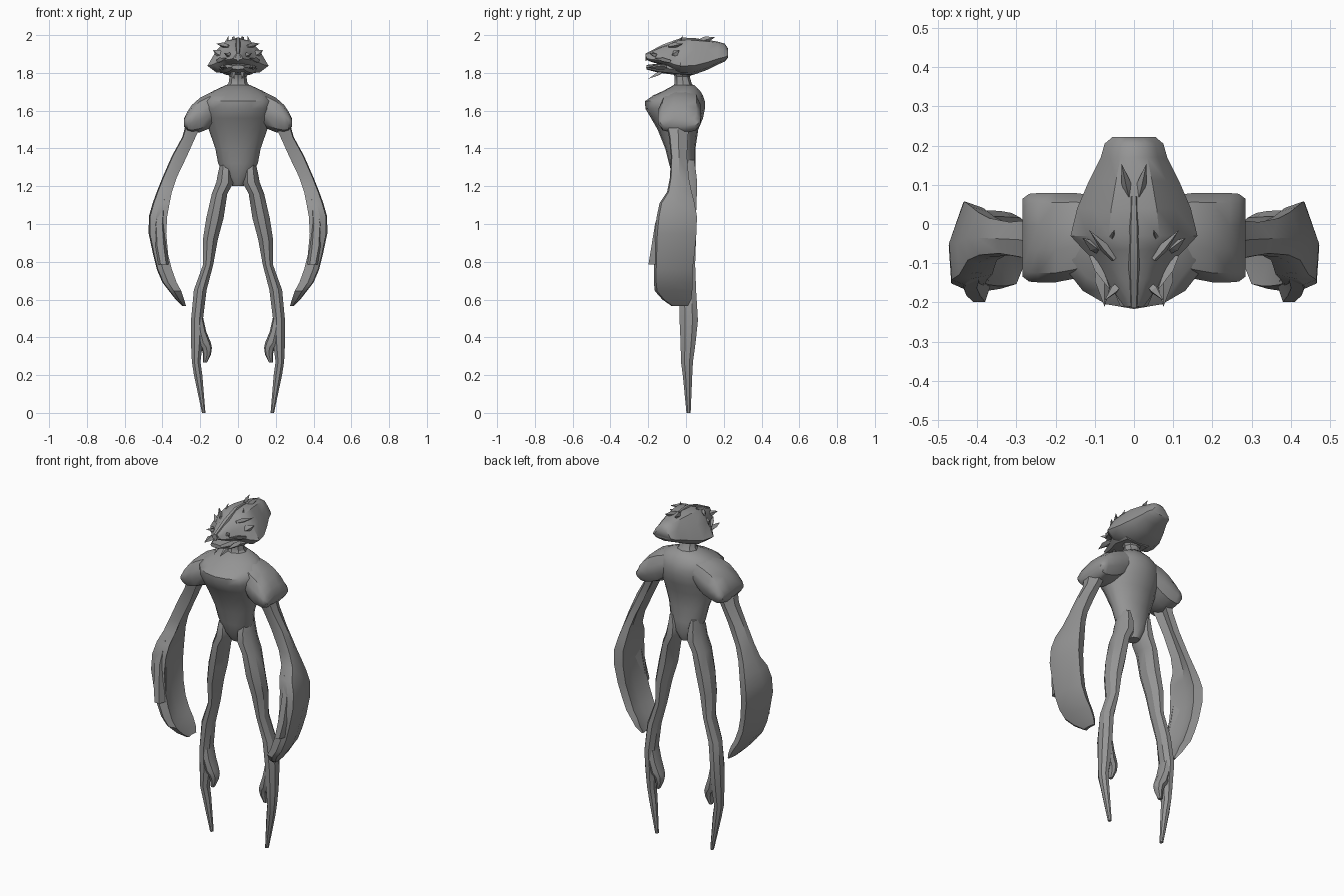
import bpy, bmesh, math
from mathutils import Vector

grey = bpy.data.materials.new("dull grey skin")
grey.diffuse_color = (0.3, 0.3, 0.3, 1)


def oval(n, power=2.0, turn=0.0):
    """Unit cross-section, 0..1 in both directions."""
    pts = []
    for i in range(n):
        a = 2 * math.pi * i / n + turn
        c, s = math.cos(a), math.sin(a)
        k = (abs(c) ** power + abs(s) ** power) ** (-1 / power)
        pts.append((0.5 + 0.5 * c * k, 0.5 + 0.5 * s * k))
    return pts


def finish(bm, name, angle=32):
    bmesh.ops.recalc_face_normals(bm, faces=bm.faces)
    mesh = bpy.data.meshes.new(name)
    bm.to_mesh(mesh)
    bm.free()
    mesh.materials.append(grey)
    ob = bpy.data.objects.new(name, mesh)
    bpy.context.collection.objects.link(ob)
    bpy.ops.object.select_all(action='DESELECT')
    ob.select_set(True)
    bpy.context.view_layer.objects.active = ob
    bpy.ops.object.shade_smooth_by_angle(angle=math.radians(angle))
    return ob


def loft(name, axis, rows, section, side=1, angle=32):
    """Skin rows of (position, low a, high a, low b, high b) along an axis."""
    bm = bmesh.new()
    rings = []
    for t, a0, a1, b0, b1 in rows:
        ring = []
        for u, v in section:
            a, b = a0 + (a1 - a0) * u, b0 + (b1 - b0) * v
            x, y, z = {'x': (t, a, b), 'y': (a, t, b), 'z': (a, b, t)}[axis]
            ring.append(bm.verts.new((x * side, y, z)))
        rings.append(ring)
    n = len(section)
    for lo, hi in zip(rings, rings[1:]):
        for i in range(n):
            j = (i + 1) % n
            bm.faces.new((lo[i], lo[j], hi[j], hi[i]))
    bm.faces.new(rings[0])
    bm.faces.new(rings[-1])
    return finish(bm, name, angle)


def spike(name, base, tip, width, thick, side=1):
    """Four-sided thorn with its widest ring a little above the base."""
    base = Vector((base[0] * side, base[1], base[2]))
    tip = Vector((tip[0] * side, tip[1], tip[2]))
    d = (tip - base).normalized()
    u = d.cross(Vector((0, 1, 0.3))).normalized()
    v = d.cross(u)
    bm = bmesh.new()
    offs = (u * width, v * thick, -u * width, -v * thick)
    low = [bm.verts.new(base + o * 0.7) for o in offs]
    mid = [bm.verts.new(base.lerp(tip, 0.4) + o) for o in offs]
    end = bm.verts.new(tip)
    for i in range(4):
        j = (i + 1) % 4
        bm.faces.new((low[i], low[j], mid[j], mid[i]))
        bm.faces.new((mid[i], mid[j], end))
    bm.faces.new(low)
    finish(bm, name, 20)


# Torso: narrow pelvis, deep chest, sloping top
loft("torso", 'z', [
    (1.20, -.03, .03, -.04, .03), (1.25, -.07, .07, -.07, .05),
    (1.32, -.105, .105, -.09, .05), (1.40, -.12, .12, -.11, .05),
    (1.50, -.155, .155, -.15, .065), (1.56, -.175, .175, -.185, .09),
    (1.61, -.185, .185, -.215, .10), (1.65, -.185, .185, -.217, .10),
    (1.68, -.17, .17, -.175, .09), (1.705, -.13, .13, -.12, .075),
    (1.735, -.065, .065, -.065, .045)], oval(16, 2.0), 1, 50)
loft("neck", 'z', [
    (1.70, -.09, .09, -.085, .06), (1.745, -.05, .05, -.06, .03),
    (1.78, -.045, .045, -.06, .02), (1.83, -.08, .08, -.09, .06)], oval(8))

# Skull: flared low at the sides, rounded on top
skull = [(.5, 1), (.7, .95), (.86, .66), (1, .25), (.86, .07), (.5, 0),
         (.14, .07), (0, .25), (.14, .66), (.3, .95)]
loft("skull", 'y', [
    (.222, -.055, .055, 1.88, 1.93), (.205, -.075, .075, 1.86, 1.955),
    (.17, -.085, .085, 1.845, 1.965), (.11, -.115, .115, 1.815, 1.975),
    (.04, -.145, .145, 1.79, 1.982), (-.03, -.162, .162, 1.79, 1.98),
    (-.065, -.13, .13, 1.805, 1.965), (-.095, -.10, .10, 1.83, 1.95),
    (-.14, -.075, .075, 1.845, 1.935), (-.19, -.04, .04, 1.86, 1.91),
    (-.21, -.025, .025, 1.87, 1.90)], skull, 1, 40)
loft("jaw", 'y', [
    (.03, -.09, .09, 1.785, 1.83), (-.06, -.105, .105, 1.79, 1.85),
    (-.14, -.065, .065, 1.80, 1.85), (-.21, -.035, .035, 1.818, 1.842)], oval(8, 2.5))
loft("head_ridge", 'y', [
    (.07, -.01, .01, 1.96, 1.984), (-.02, -.016, .016, 1.95, 1.99),
    (-.12, -.018, .018, 1.90, 1.955), (-.215, -.012, .012, 1.86, 1.905)], oval(6))

shoulder_cut = oval(12, 2.8, math.pi / 12)
# Blade-like forearm section: ridged outside, slightly hollow inside
arm_cut = [(0, .06), (.6, 0), (.93, .06), (1, .5), (.6, 1), (.1, .92), (.3, .5)]
leg_cut = oval(8, 2.6, math.pi / 8)

for side, word in ((-1, "left"), (1, "right")):
    loft(word + "_shoulder", 'x', [
        (.07, -.10, .07, 1.57, 1.715), (.15, -.14, .08, 1.505, 1.695),
        (.20, -.15, .08, 1.485, 1.67), (.245, -.15, .08, 1.48, 1.63),
        (.268, -.148, .078, 1.49, 1.595), (.285, -.135, .065, 1.515, 1.56)],
        shoulder_cut, side, 40)
    loft(word + "_arm", 'z', [
        (1.55, .18, .27, -.11, .02), (1.46, .225, .295, -.09, .01),
        (1.36, .27, .35, -.08, .005), (1.245, .325, .40, -.085, .015),
        (1.17, .35, .43, -.10, .03), (1.11, .362, .452, -.14, .045),
        (1.04, .375, .472, -.155, .058), (.95, .38, .473, -.165, .055),
        (.84, .37, .45, -.168, .045), (.76, .35, .43, -.17, .035),
        (.69, .325, .40, -.17, .035), (.645, .30, .365, -.165, .033),
        (.60, .285, .33, -.125, .028), (.565, .275, .295, -.075, .01)],
        arm_cut, side)
    # Fin on the front of the forearm
    loft(word + "_arm_fin", 'z', [
        (1.13, .38, .425, -.13, -.07), (1.0, .385, .45, -.17, -.08),
        (.88, .375, .445, -.19, -.09), (.785, .365, .425, -.206, -.10)],
        oval(6), side)
    loft(word + "_leg", 'z', [
        (1.34, .05, .09, -.05, .045), (1.28, .025, .105, -.075, .055),
        (1.22, .022, .117, -.08, .062), (1.16, .055, .14, -.08, .06),
        (1.03, .075, .17, -.075, .055), (.92, .105, .187, -.06, .055),
        (.785, .13, .186, -.04, .05), (.65, .165, .235, -.035, .055),
        (.49, .185, .25, -.036, .065), (.37, .185, .25, -.03, .052),
        (.27, .198, .245, -.028, .038), (.20, .188, .234, -.018, .034),
        (0, .172, .191, .002, .025)],
        leg_cut, side)
    # Heel spur hooking inward below the knee
    loft(word + "_leg_spur", 'z', [
        (.52, .188, .24, -.03, .055), (.43, .168, .23, -.032, .055),
        (.37, .143, .225, -.026, .05), (.345, .138, .195, -.02, .044),
        (.31, .143, .184, -.01, .036), (.268, .163, .184, .0, .024)],
        oval(8, 2.4), side)

    # Head thorns, brows and mandibles
    spike(word + "_crest_thorn", (.012, .07, 1.965), (.032, .155, 1.99), .018, .012, side)
    spike(word + "_brow_thorn", (.075, -.08, 1.875), (.05, -.015, 2.0), .018, .014, side)
    spike(word + "_outer_brow", (.05, -.09, 1.94), (.115, -.015, 1.955), .016, .012, side)
    spike(word + "_temple_thorn", (.085, -.07, 1.89), (.132, -.035, 1.92), .022, .014, side)
    spike(word + "_cheek_plate", (.105, -.08, 1.86), (.06, -.17, 1.88), .018, .012, side)
    spike(word + "_snout_thorn", (.035, -.15, 1.89), (.075, -.195, 1.905), .014, .012, side)
    spike(word + "_mandible", (.08, -.10, 1.83), (.075, -.212, 1.83), .022, .014, side)
    spike(word + "_chin_thorn", (.03, -.12, 1.81), (.02, -.20, 1.768), .014, .01, side)
